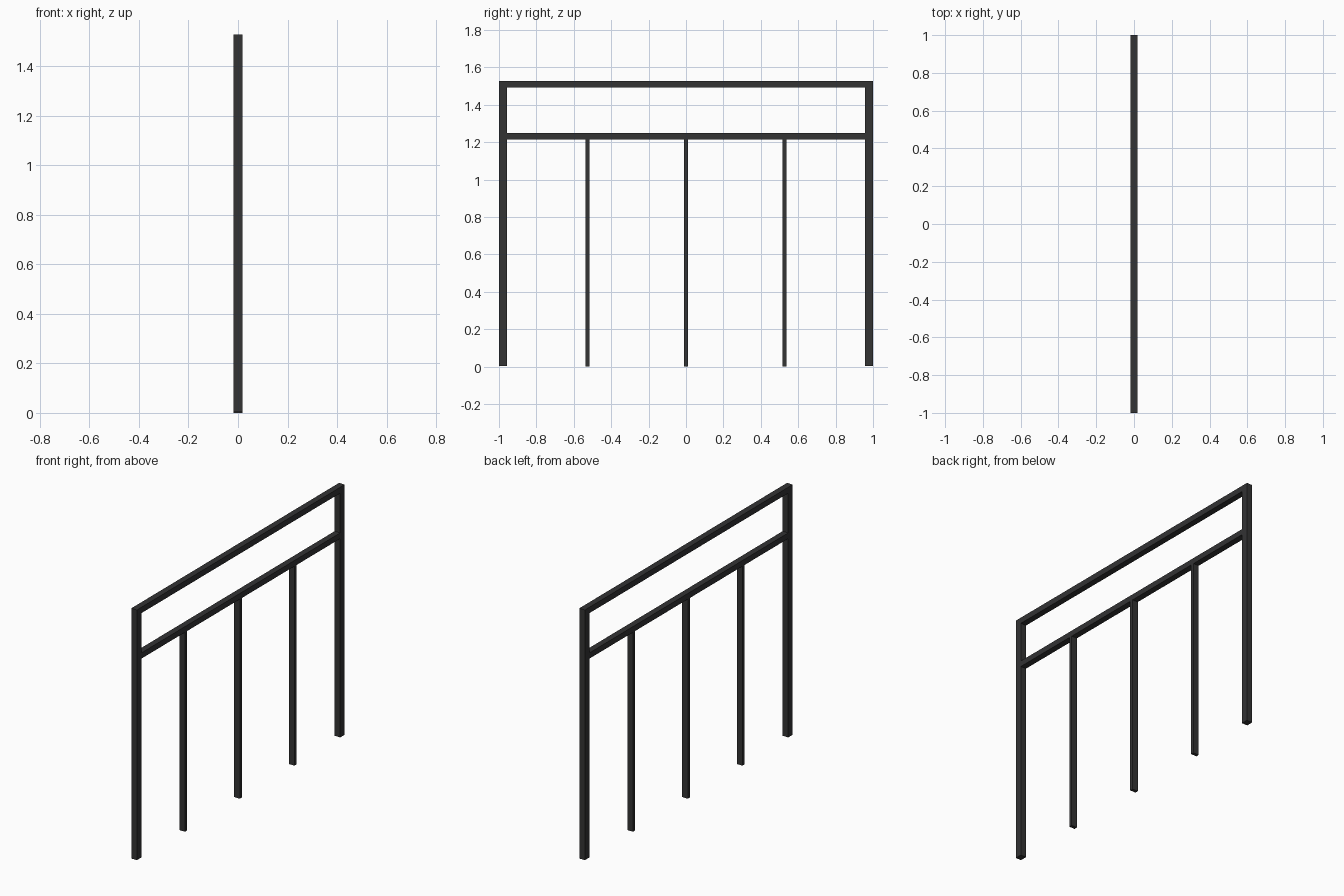
import bpy

if "Cube" in bpy.data.objects:
    bpy.data.objects.remove(bpy.data.objects["Cube"])

mat = bpy.data.materials.new("charcoal metal")
mat.diffuse_color = (0.033, 0.033, 0.034, 1)
mat.use_nodes = True
mat.node_tree.nodes["Principled BSDF"].inputs["Base Color"].default_value = mat.diffuse_color


def bar(name, y0, y1, z0, z1, depth=0.038):
    """Square-edged bar centred on x = 0."""
    bpy.ops.mesh.primitive_cube_add(size=1, location=(0, (y0 + y1) / 2, (z0 + z1) / 2))
    ob = bpy.context.object
    ob.name = name
    ob.scale = (depth, y1 - y0, z1 - z0)
    bpy.ops.object.transform_apply(location=False, rotation=False, scale=True)
    ob.data.materials.append(mat)
    return ob


TOP, POST = 1.528, 0.043
INNER = 1 - POST

# End posts
bar("front_post", -1, -INNER, 0.004, TOP)
bar("back_post", INNER, 1, 0.004, TOP)

# Horizontal rails between the posts
bar("top_rail", -INNER, INNER, TOP - 0.036, TOP)
bar("middle_rail", -INNER, INNER, 1.215, 1.25)

# Thin flat balusters under the middle rail
for i in (-1, 0, 1):
    y = i * 0.527
    bar(f"baluster_{i + 2}", y - 0.01, y + 0.01, 0, 1.215)
